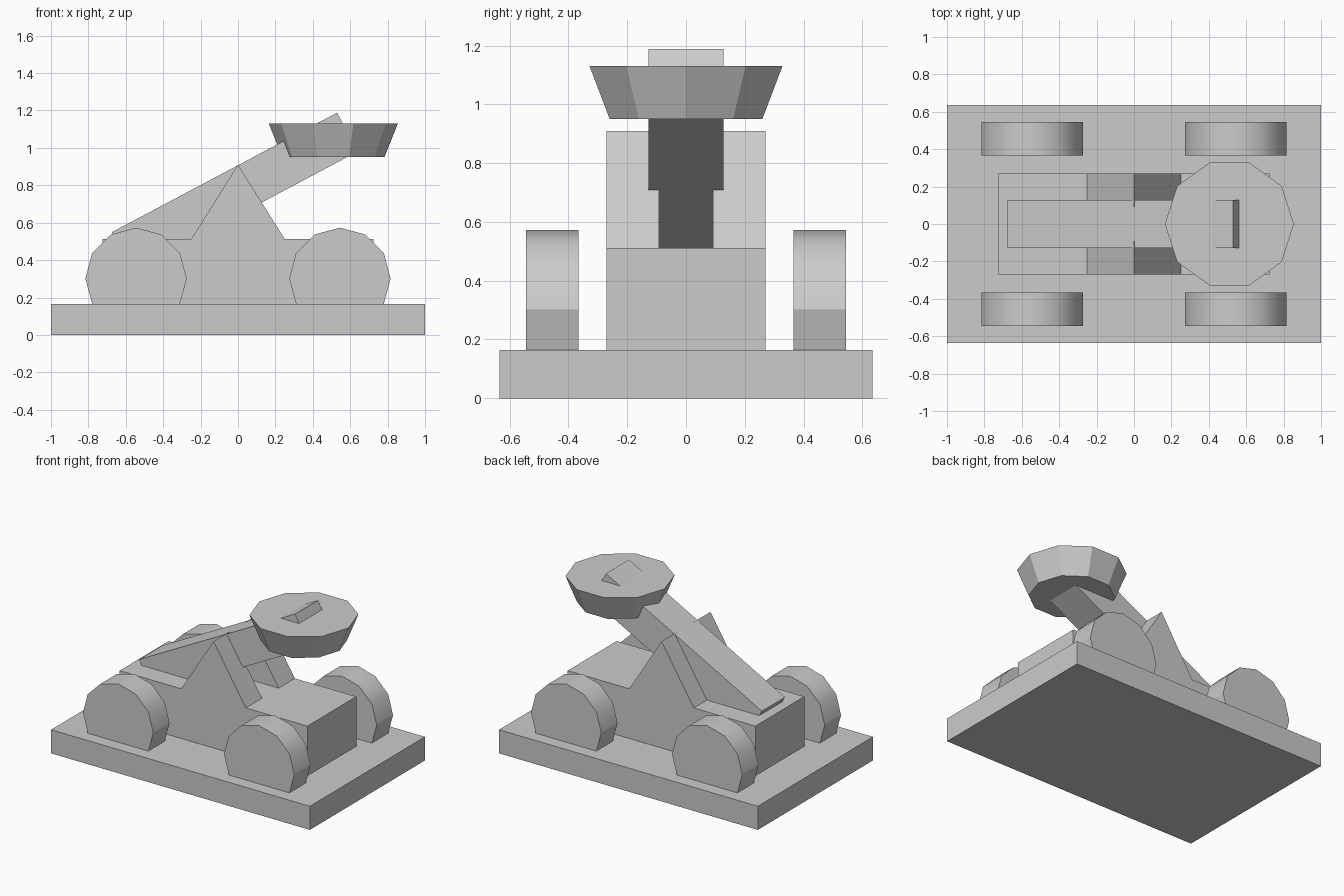
import bpy, bmesh
from math import cos, sin, pi
from mathutils import Vector

cube = bpy.data.objects.get("Cube")
if cube:
    bpy.data.objects.remove(cube, do_unlink=True)

grey = bpy.data.materials.new("plain grey")
grey.use_nodes = True
colour = (0.6, 0.6, 0.6, 1)
grey.diffuse_color = colour
grey.node_tree.nodes["Principled BSDF"].inputs["Base Color"].default_value = colour


def finish(bm, name):
    bmesh.ops.recalc_face_normals(bm, faces=bm.faces[:])
    mesh = bpy.data.meshes.new(name)
    bm.to_mesh(mesh)
    bm.free()
    mesh.materials.append(grey)
    obj = bpy.data.objects.new(name, mesh)
    bpy.context.collection.objects.link(obj)
    return obj


def extrude_profile(name, profile, y0, y1):
    """Sweep an x-z outline along y."""
    bm = bmesh.new()
    face = bm.faces.new([bm.verts.new((x, y0, z)) for x, z in profile])
    swept = bmesh.ops.extrude_face_region(bm, geom=[face])["geom"]
    verts = [v for v in swept if isinstance(v, bmesh.types.BMVert)]
    bmesh.ops.translate(bm, verts=verts, vec=(0, y1 - y0, 0))
    return finish(bm, name)


def block(name, half_x, half_y, z0, z1):
    outline = [(-half_x, z0), (half_x, z0), (half_x, z1), (-half_x, z1)]
    return extrude_profile(name, outline, -half_y, half_y)


# Base slab and chassis
block("base", 1.0, 0.635, 0, 0.165)
block("chassis", 0.725, 0.27, 0.165, 0.512)

# Pair of triangular supports with a slot between them
for side, label in ((1, "back"), (-1, "front")):
    extrude_profile(label + "_support", [(-0.25, 0.512), (0.25, 0.512), (0, 0.91)],
                    side * 0.092, side * 0.27)

# Wheels: twelve-sided, rounded above the axle
for sx, end in ((1, "left"), (-1, "right")):
    for sy, label in ((1, "back"), (-1, "front")):
        rim = [(sx * 0.545 + 0.271 * cos(i * pi / 6), 0.302 + 0.271 * sin(i * pi / 6))
               for i in range(12)]
        wheel = extrude_profile(f"{label}_{end}_wheel", rim, sy * 0.365, sy * 0.545)
        for p in wheel.data.polygons:
            p.use_smooth = abs(p.normal.y) < 0.5 and p.center.z > 0.302

# Tilted throwing arm
low, high = Vector((-0.675, 0.549)), Vector((0.53, 1.188))
along = (high - low).normalized()
down = Vector((along.y, -along.x)) * 0.235
extrude_profile("arm", [low, high, high + down, low + down], -0.127, 0.127)

# Ten-sided bowl
bm = bmesh.new()
bmesh.ops.create_cone(bm, cap_ends=True, segments=10, radius1=0.273, radius2=0.345, depth=0.18)
# Put a corner of the outline on the x axis
corner = max(bm.verts, key=lambda v: v.co.x).co
turn = -Vector((1, 0)).angle_signed(corner.xy)
for v in bm.verts:
    x, y = v.co.xy
    v.co.x, v.co.y = x * cos(-turn) - y * sin(-turn), x * sin(-turn) + y * cos(-turn)
ref = max(bm.verts, key=lambda v: v.co.x).co
if abs(ref.y) > 0.001:
    for v in bm.verts:
        v.co.x, v.co.y = v.co.y, v.co.x
bmesh.ops.translate(bm, verts=bm.verts, vec=(0.51, 0, 1.04))
finish(bm, "bowl")
